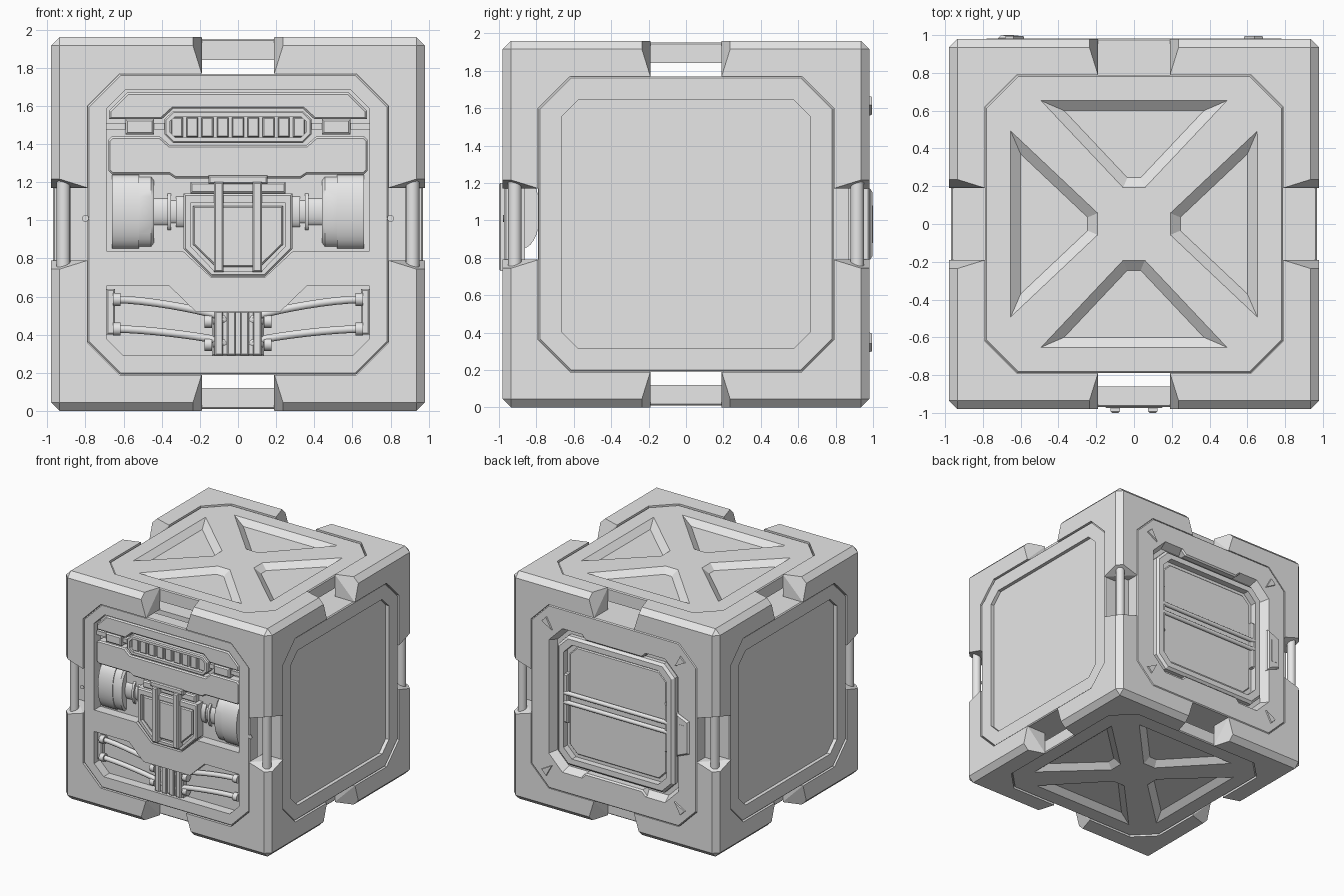
import bpy, bmesh, math
from mathutils import Vector, Matrix

if "Cube" in bpy.data.objects:
    bpy.data.objects.remove(bpy.data.objects["Cube"])

S, CZ = 0.98, 0.98                       # half size of the crate, centre height
grey = bpy.data.materials.new("plain grey")
grey.diffuse_color = (0.8, 0.8, 0.8, 1)
grey.use_nodes = True
grey.node_tree.nodes["Principled BSDF"].inputs["Base Color"].default_value = grey.diffuse_color

# local axes (u right, v up, w outward) of each side
FACES = {"front": ((1, 0, 0), (0, 0, 1), (0, -1, 0)), "back": ((-1, 0, 0), (0, 0, 1), (0, 1, 0)),
         "right": ((0, 1, 0), (0, 0, 1), (1, 0, 0)), "left": ((0, -1, 0), (0, 0, 1), (-1, 0, 0)),
         "top": ((1, 0, 0), (0, 1, 0), (0, 0, 1)), "bottom": ((1, 0, 0), (0, -1, 0), (0, 0, -1))}

def axes(u, v, w):
    return Matrix.Translation((0, 0, CZ)) @ Matrix((u, v, w)).transposed().to_4x4()

MAT = {k: axes(*a) for k, a in FACES.items()}

def finish(name, bm, mat, smooth=False):
    bm.transform(mat)
    bmesh.ops.recalc_face_normals(bm, faces=bm.faces)
    me = bpy.data.meshes.new(name)
    bm.to_mesh(me)
    bm.free()
    ob = bpy.data.objects.new(name, me)
    bpy.context.collection.objects.link(ob)
    me.materials.append(grey)
    if smooth:
        bpy.ops.object.select_all(action='DESELECT')
        ob.select_set(True)
        bpy.context.view_layer.objects.active = ob
        bpy.ops.object.shade_smooth_by_angle(angle=math.radians(35))
    return ob

def ccw(pts):
    area = sum(a[0] * b[1] - b[0] * a[1] for a, b in zip(pts, pts[1:] + pts[:1]))
    return pts if area > 0 else pts[::-1]

def inset(pts, d):
    """Move every edge of a counter-clockwise outline inward by d."""
    out, n = [], len(pts)
    for i in range(n):
        p = Vector(pts[i])
        a, b = (p - Vector(pts[i - 1])).normalized(), (Vector(pts[(i + 1) % n]) - p).normalized()
        na, nb = Vector((-a.y, a.x)), Vector((-b.y, b.x))
        out.append(tuple(p + (na + nb) * (d / (1 + na.dot(nb)))))
    return out

def prism(name, mat, pts, w0, w1, taper=0.0, bevel=0.0):
    """Outline raised from w0 to w1; taper insets the outer end, bevel chamfers its rim."""
    pts = ccw([tuple(p) for p in pts])
    layers = [(pts, w0)]
    if bevel:
        layers += [(pts, w1 - bevel), (inset(pts, bevel), w1)]
    else:
        layers += [(inset(pts, taper) if taper else pts, w1)]
    bm, n = bmesh.new(), len(pts)
    rings = [[bm.verts.new((x, y, w)) for x, y in ps] for ps, w in layers]
    bm.faces.new(rings[0][::-1])
    bm.faces.new(rings[-1])
    for a, b in zip(rings, rings[1:]):
        for i in range(n):
            bm.faces.new((a[i], a[(i + 1) % n], b[(i + 1) % n], b[i]))
    return finish(name, bm, mat)

def cut(ob, cutter):
    m = ob.modifiers.new("cut", 'BOOLEAN')
    m.operation, m.solver, m.object = 'DIFFERENCE', 'EXACT', cutter
    bpy.context.view_layer.objects.active = ob
    bpy.ops.object.modifier_apply(modifier=m.name)
    bpy.data.objects.remove(cutter, do_unlink=True)

def rect(u0, u1, v0, v1):
    return [(u0, v0), (u1, v0), (u1, v1), (u0, v1)]

def octagon(h, c):
    q = [(h - c, -h), (h, c - h), (h, h - c), (h - c, h)]
    return q + [(-x, -y) for x, y in q]

def sym(half):
    """Mirror a right-hand outline (given bottom to top, in real z) to the left."""
    r = [(x, z - CZ) for x, z in half]
    return r + [(-x, z) for x, z in r[::-1]]

def lathe(name, mat, prof, v, w, squash=1.0, n=28):
    """Revolve (u, radius) points about the u direction, flattened in depth."""
    bm = bmesh.new()
    rings = [[bm.verts.new((u, v + r * math.cos(t * math.tau / n), w + squash * r * math.sin(t * math.tau / n)))
              for t in range(n)] for u, r in prof]
    for a, b in zip(rings, rings[1:]):
        for i in range(n):
            bm.faces.new((a[i], a[(i + 1) % n], b[(i + 1) % n], b[i]))
    bm.faces.new(rings[0])
    bm.faces.new(rings[-1])
    return finish(name, bm, mat, True)

# outer frame: chamfered cube, octagonal openings, notch in the middle of every edge
bm = bmesh.new()
bmesh.ops.create_cube(bm, size=2 * S)
bmesh.ops.bevel(bm, geom=bm.edges[:], offset=0.045, segments=1, affect='EDGES')
frame = finish("frame", bm, Matrix.Translation((0, 0, CZ)))
for k in ("front", "right", "top"):
    cut(frame, prism("opening", MAT[k], octagon(0.79, 0.17), -1.2, 1.2))
notch = [(-0.19, 1.0), (0.19, 1.0), (0.19, 1.25), (0.265, 1.42), (-0.265, 1.42), (-0.19, 1.25)]
for ax in range(3):
    for sa in (-1, 1):
        for sb in (-1, 1):
            u, d = Vector((0, 0, 0)), Vector((0, 0, 0))
            u[ax], d[(ax + 1) % 3], d[(ax + 2) % 3] = 1, sa, sb
            d.normalize()
            cut(frame, prism("notch", axes(u, d, u.cross(d)), notch, -0.25, 0.25))

# hidden core and the rods in the upright notches
prism("core", MAT["top"], rect(-0.86, 0.86, -0.79, 0.87), -0.785, 0.785)
for sx in (-1, 1):
    for sy in (-1, 1):
        rod = lathe("corner_rod", axes((0, 0, 1), (1, 0, 0), (0, 1, 0)), [(-0.3, 0.036), (0.3, 0.036)],
                    0.915 * sx, 0.915 * sy, n=16)

# panels
panel = {k: prism(k + "_panel", MAT[k], octagon(0.788, 0.17), 0.86, 0.982 if k == "back" else 0.97, bevel=0.008)
         for k in FACES}

# cross relief on top and bottom: four sloped triangular pockets
for k in ("top", "bottom"):
    for i in range(4):
        tri = [(-0.37, 0.60), (-0.035, 0.245), (0.035, 0.245), (0.37, 0.60)]
        R = Matrix.Rotation(i * math.pi / 2, 4, 'Z')
        cut(panel[k], prism("pocket", MAT[k] @ R, tri, 0.925, 0.985, taper=-0.07))

# shallow recess in the plain sides
for k in ("right", "left"):
    cut(panel[k], prism("recess", MAT[k], octagon(0.665, 0.09), 0.94, 1.1))

# front: machinery bay and hose bay
F = MAT["front"]
bay = sym([(0.14, 0.70), (0.29, 0.84), (0.69, 0.84), (0.69, 1.585), (0.59, 1.685)])
cut(panel["front"], prism("bay", F, bay, 0.885, 1.1))
low = sym([(0.60, 0.29), (0.69, 0.38), (0.69, 0.655), (0.36, 0.655), (0.22, 0.52)])
cut(panel["front"], prism("bay", F, low, 0.89, 1.1))

# front: cover plates
prism("upper_cover", F, sym([(0.34, 1.585), (0.40, 1.53), (0.675, 1.53), (0.675, 1.575), (0.58, 1.67)]),
      0.88, 0.958, bevel=0.01)
prism("middle_cover", F, sym([(0.33, 1.22), (0.36, 1.24), (0.66, 1.24), (0.68, 1.26), (0.68, 1.42),
                              (0.66, 1.44), (0.41, 1.44), (0.36, 1.395)]), 0.88, 0.958, bevel=0.01)

# front: vent grille with fins and side clips
slot = ccw(sym([(0.34, 1.405), (0.385, 1.45), (0.385, 1.53), (0.34, 1.572)]))
vent = prism("vent", F, slot, 0.88, 0.965, bevel=0.008)
cut(vent, prism("slot", F, inset(slot, 0.028), 0.92, 1.1))
for i in range(9):
    u = (i - 4) * 0.08
    prism("vent_fin", F, rect(u - 0.031, u + 0.031, 1.437 - CZ, 1.54 - CZ), 0.91, 0.948, bevel=0.006)
for s in (-1, 1):
    prism("clip_strip", F, rect(s * 0.38, s * 0.69, 1.475 - CZ, 1.51 - CZ), 0.88, 0.935)
    prism("clip", F, rect(s * 0.44, s * 0.59, 1.45 - CZ, 1.53 - CZ), 0.88, 0.962, bevel=0.01)

# front: drums with stepped necks
drum = [(0.27, 0.085), (0.325, 0.085), (0.325, 0.065), (0.35, 0.065), (0.35, 0.10), (0.37, 0.10), (0.37, 0.075),
        (0.44, 0.075), (0.44, 0.165), (0.455, 0.185), (0.52, 0.185), (0.52, 0.195), (0.66, 0.195), (0.66, 0.17)]
for s in (-1, 1):
    lathe("drum", F, [(s * u, r) for u, r in drum], 1.045 - CZ, 0.872, squash=0.47)

# front: central housing with straps
house = ccw(sym([(0.14, 0.705), (0.285, 0.85), (0.285, 1.14)]))
body = prism("housing", F, house, 0.88, 0.965, bevel=0.01)
cut(body, prism("window", F, sym([(0.125, 0.735), (0.25, 0.865), (0.25, 1.09)]), 0.935, 1.1))
prism("housing_plate", F, sym([(0.115, 0.755), (0.235, 0.872), (0.235, 1.075)]), 0.93, 0.955, bevel=0.008)
prism("housing_cap", F, rect(-0.25, 0.25, 1.14 - CZ, 1.2 - CZ), 0.88, 0.94, bevel=0.01)
prism("housing_tab", F, rect(-0.155, 0.155, 1.19 - CZ, 1.235 - CZ), 0.88, 0.975, bevel=0.008)
for s in (-1, 1):
    prism("strap", F, rect(s * 0.1 - 0.025, s * 0.1 + 0.025, 0.73 - CZ, 1.2 - CZ), 0.92, 1.0, bevel=0.008)
    lathe("screw", F @ Matrix.Translation((s * 0.8, 0.03, 0.972)) @ Matrix.Rotation(math.pi / 2, 4, 'Y'),
          [(0, 0.018), (-0.006, 0.018)], 0, 0, n=12)

# front: hose manifold and hoses with collars
prism("manifold", F, rect(-0.135, 0.135, 0.29 - CZ, 0.525 - CZ), 0.88, 0.94, bevel=0.008)
for u in (-0.1, -0.035, 0.035, 0.1):
    prism("manifold_rib", F, rect(u - 0.022, u + 0.022, 0.292 - CZ, 0.523 - CZ), 0.93, 0.958, bevel=0.006)
for s in (-1, 1):
    prism("hose_mount", F, rect(s * 0.645, s * 0.69, 0.40 - CZ, 0.64 - CZ), 0.88, 0.93, bevel=0.008)
    for za, zb in ((0.585, 0.47), (0.43, 0.35)):
        cu = bpy.data.curves.new("hose", 'CURVE')
        cu.dimensions, cu.bevel_depth, cu.bevel_resolution = '3D', 0.021, 3
        sp = cu.splines.new('BEZIER')
        sp.bezier_points.add(1)
        for p, u, z, d in ((sp.bezier_points[0], 0.64, za, -0.22), (sp.bezier_points[1], 0.13, zb, 0.24)):
            p.co = F @ Vector((s * u, z - CZ, 0.925))
            p.handle_left = F @ Vector((s * (u - d), z - CZ, 0.925))
            p.handle_right = F @ Vector((s * (u + d), z - CZ, 0.925))
        hose = bpy.data.objects.new("hose", cu)
        bpy.context.collection.objects.link(hose)
        cu.materials.append(grey)
        bpy.ops.object.select_all(action='DESELECT')
        hose.select_set(True)
        bpy.context.view_layer.objects.active = hose
        bpy.ops.object.convert(target='MESH')
        for u, z in ((0.635, za), (0.155, zb)):
            lathe("hose_collar", F, [(s * (u - 0.02), 0.034), (s * (u + 0.02), 0.034)], z - CZ, 0.925, n=14)

# back: hatch recess, ring, rails, corner wedges and latch
B = MAT["back"]
cut(panel["back"], prism("hatch_recess", B, octagon(0.585, 0.11), 0.91, 1.02, taper=-0.05))
ring = prism("hatch_ring", B, octagon(0.555, 0.10), 0.9, 0.965, bevel=0.02)
cut(ring, prism("ring_hole", B, octagon(0.49, 0.08), 0.8, 1.1))
prism("hatch_plate", B, octagon(0.46, 0.07), 0.9, 0.925, bevel=0.008)
for v in (-0.025, 0.055):
    lathe("hatch_rail", B, [(-0.5, 0.018), (0.5, 0.018)], v, 0.945, n=12)
for s in (-1, 1):
    prism("rail_bracket", B, rect(s * 0.46, s * 0.50, -0.2, 0.22), 0.91, 0.955, bevel=0.01)
    prism("hatch_stop", B, [(-0.36, s * 0.66), (0.36, s * 0.66), (0.27, s * 0.57), (-0.27, s * 0.57)],
          0.9, 0.982, bevel=0.012)
    for t in (-1, 1):
        prism("corner_wedge", B, [(s * 0.555, t * 0.555), (s * 0.70, t * 0.635), (s * 0.635, t * 0.70)],
              0.92, 0.994, taper=0.012)
prism("latch_plate", B, [(0.60, -0.19), (0.72, -0.14), (0.72, 0.14), (0.60, 0.19)], 0.96, 0.998, bevel=0.014)
prism("latch_grip", B, rect(0.635, 0.69, -0.1, 0.1), 0.97, 1.0)
